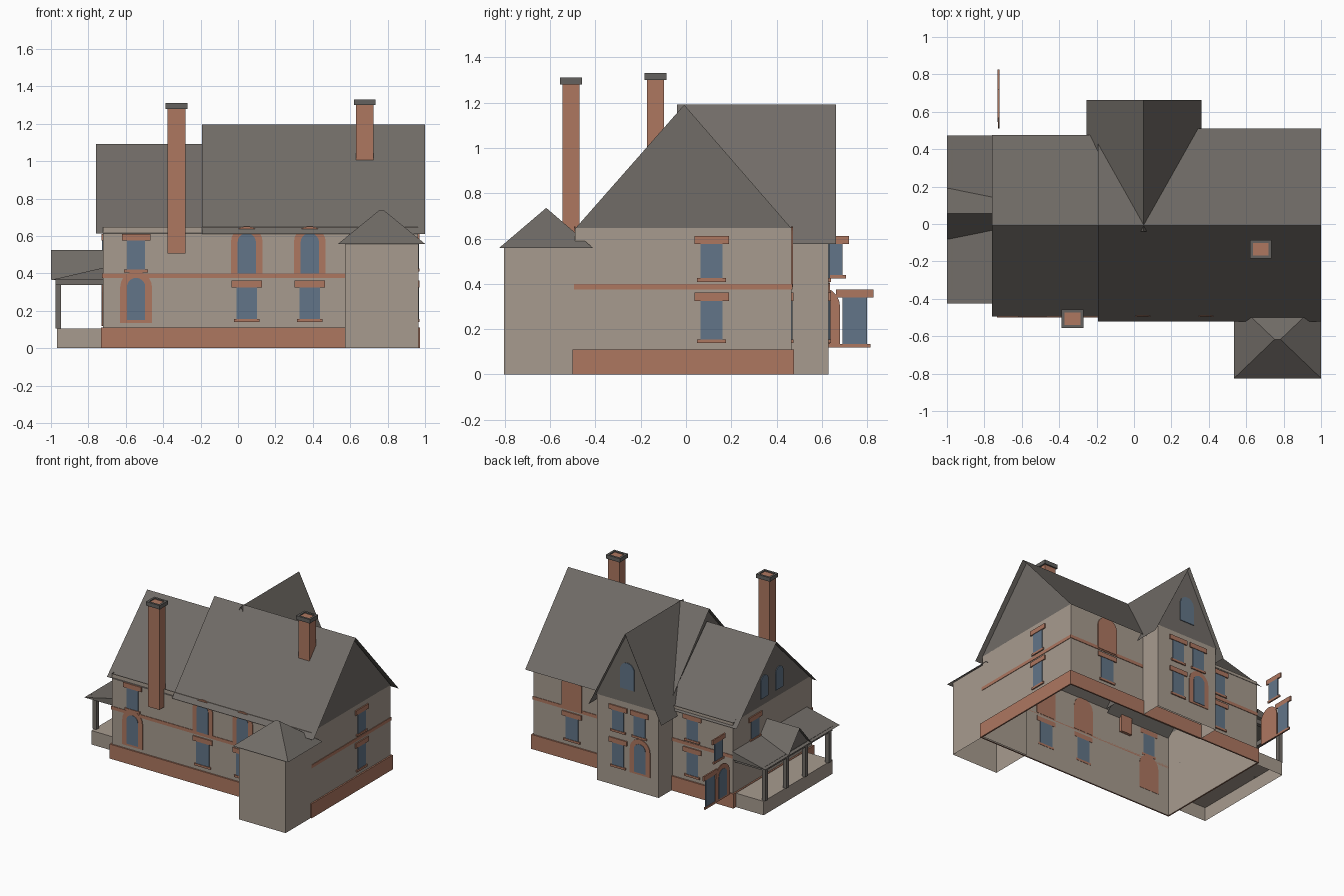
import bpy, bmesh, math

cube = bpy.data.objects.get("Cube")
if cube:
    bpy.data.objects.remove(cube, do_unlink=True)


def material(name, rgb):
    m = bpy.data.materials.new(name)
    m.use_nodes = True
    m.diffuse_color = (*rgb, 1)
    m.node_tree.nodes["Principled BSDF"].inputs["Base Color"].default_value = (*rgb, 1)
    return m


STONE = material("warm stone", (0.39, 0.33, 0.275))
BRICK = material("red brick", (0.42, 0.185, 0.118))
SLATE = material("grey slate", (0.165, 0.15, 0.135))
GLASS = material("blue glass", (0.122, 0.178, 0.246))
CAP = material("chimney grey", (0.125, 0.12, 0.112))


def build(name, verts, faces, mat, closed=False):
    bm = bmesh.new()
    vs = [bm.verts.new(v) for v in verts]
    for f in faces:
        bm.faces.new([vs[i] for i in f])
    if closed:
        bmesh.ops.recalc_face_normals(bm, faces=bm.faces)
    me = bpy.data.meshes.new(name)
    bm.to_mesh(me)
    bm.free()
    me.materials.append(mat)
    ob = bpy.data.objects.new(name, me)
    bpy.context.scene.collection.objects.link(ob)
    return ob


def box(name, x, y, z, mat, top=True, bottom=True):
    verts = [(a, b, c) for c in z for b in y for a in x]
    faces = [(0, 1, 5, 4), (1, 3, 7, 5), (3, 2, 6, 7), (2, 0, 4, 6)]
    if top:
        faces.append((4, 5, 7, 6))
    if bottom:
        faces.append((0, 2, 3, 1))
    return build(name, verts, faces, mat)


def walls(name, x, y, z):
    return box(name, x, y, z, STONE, top=False, bottom=False)


def ring(name, x, y, z, t, mat):
    """Four strips wrapped round the outside of a rectangle."""
    wide = (x[0] - t, x[1] + t)
    box(name + "_front", wide, (y[0] - t, y[0]), z, mat)
    box(name + "_back", wide, (y[1], y[1] + t), z, mat)
    box(name + "_right", (x[0] - t, x[0]), y, z, mat)
    box(name + "_left", (x[1], x[1] + t), y, z, mat)


def on_wall(wall, u, d, z):
    axis, pos, sign = wall
    return (u, pos + sign * d, z) if axis == "y" else (pos + sign * d, u, z)


def plate(name, wall, pts, d0, d1, mat):
    n = len(pts)
    verts = [on_wall(wall, u, d, z) for d in (d0, d1) for u, z in pts]
    faces = [tuple(range(n)), tuple(range(n, 2 * n))]
    faces += [(i, (i + 1) % n, n + (i + 1) % n, n + i) for i in range(n)]
    build(name, verts, faces, mat, closed=True)


def rect(u, w, z0, z1):
    return [(u - w / 2, z0), (u + w / 2, z0), (u + w / 2, z1), (u - w / 2, z1)]


def arch(u, w, z0, z1, steps=10):
    r = w / 2
    curve = [(u + r * math.cos(math.pi * i / steps), z1 - r + r * math.sin(math.pi * i / steps))
             for i in range(steps + 1)]
    return [(u - r, z0), (u + r, z0)] + curve


def square_window(name, wall, u, z0, z1, w=0.097):
    plate(name + "_glass", wall, rect(u, w, z0, z1), -0.002, 0.005, GLASS)
    plate(name + "_lintel", wall, rect(u, w + 0.056, z1, z1 + 0.036), -0.002, 0.009, BRICK)
    plate(name + "_sill", wall, rect(u, w + 0.03, z0 - 0.016, z0), -0.002, 0.009, BRICK)


def arched_window(name, wall, u, z0, z1):
    plate(name + "_surround", wall, arch(u, 0.17, z0, z1), -0.002, 0.005, BRICK)
    plate(name + "_glass", wall, arch(u, 0.098, z0 + 0.015, z1 - 0.036), 0, 0.008, GLASS)


def gable_roof(name, along, span, ridge, eaves, zr, ze):
    """Thin two-sided roof; eaves are (position, height) pairs across the ridge."""
    a, b = span
    prof = [(eaves[0], ze[0]), (ridge, zr), (eaves[1], ze[1])]
    pt = (lambda s, p: (s, *p)) if along == "x" else (lambda s, p: (p[0], s, p[1]))
    verts = [pt(s, p) for s in (a, b) for p in prof]
    faces = [(0, 3, 4, 1), (1, 4, 5, 2)]
    if along == "y":
        faces = [f[::-1] for f in faces]
    build(name, verts, faces, SLATE)


def gable_end(name, wall, u0, u1, z, peak):
    verts = [on_wall(wall, u, 0, h) for u, h in ((u0, z), (u1, z), peak)]
    flip = (wall[0] == "x") != (wall[2] > 0)
    build(name, verts, [(0, 1, 2) if flip else (2, 1, 0)], SLATE)


# Wall planes
FRONT, BACK = ("y", -0.49, -1), ("y", 0.465, 1)
EAST, WEST, PAV = ("x", 0.962, 1), ("x", -0.722, -1), ("y", 0.63, 1)

# Main walls, base course and string course
HX, HY = (-0.722, 0.962), (-0.49, 0.465)
walls("house_walls", HX, HY, (0, 0.647))
ring("brick_base", HX, HY, (0, 0.11), 0.011, BRICK)
ring("string_course", HX, HY, (0.375, 0.4), 0.004, BRICK)

# Main and lower wing roofs
gable_roof("main_roof", "x", (-0.193, 1.0), -0.008, (-0.52, 0.51), 1.195, (0.61, 0.61))
gable_roof("wing_roof", "x", (-0.76, -0.17), -0.008, (-0.494, 0.477), 1.093, (0.613, 0.613))
gable_end("main_gable_east", EAST, -0.488, 0.465, 0.645, (-0.008, 1.19))
gable_end("main_gable_west", ("x", -0.16, -1), -0.488, 0.465, 0.645, (-0.008, 1.19))
gable_end("wing_gable", WEST, -0.46, 0.445, 0.645, (-0.008, 1.088))

# Rear pavilion
walls("pavilion_walls", (-0.21, 0.31), (0.46, 0.63), (0, 0.655))
gable_roof("pavilion_roof", "y", (-0.04, 0.662), 0.052, (-0.255, 0.36), 1.192, (0.575, 0.575))
gable_end("pavilion_gable", PAV, -0.217, 0.32, 0.65, (0.052, 1.188))
plate("pavilion_gable_glass", PAV, arch(0.052, 0.12, 0.76, 0.96), -0.002, 0.006, GLASS)

# Corner tower with hipped roof
walls("tower_walls", (0.572, 0.964), (-0.803, -0.48), (0, 0.575))
build("tower_roof",
      [(0.535, -0.825, 0.558), (1.0, -0.825, 0.558), (1.0, -0.41, 0.558), (0.535, -0.41, 0.558),
       (0.752, -0.617, 0.735), (0.783, -0.617, 0.735)],
      [(0, 1, 5, 4), (1, 2, 5), (2, 3, 4, 5), (3, 0, 4)], SLATE)

# Chimneys
for name, x, y, z0, z1 in (("front_chimney", -0.329, -0.507, 0.507, 1.31),
                           ("ridge_chimney", 0.677, -0.135, 0.92, 1.33)):
    box(name, (x - 0.047, x + 0.047), (y - 0.038, y + 0.038), (z0, z1 - 0.008), BRICK)
    ring(name + "_cap", (x - 0.042, x + 0.042), (y - 0.033, y + 0.033),
         (z1 - 0.03, z1), 0.016, CAP)

# Front windows
arched_window("front_arch", FRONT, -0.545, 0.135, 0.412)
square_window("front_upper", FRONT, -0.545, 0.42, 0.575)
for i, x in enumerate((0.047, 0.384)):
    arched_window(f"front_upper_arch_{i}", FRONT, x, 0.385, 0.652)
    square_window(f"front_lower_{i}", FRONT, x, 0.155, 0.325, 0.108)

# East end windows
for part, z0, z1 in (("upper", 0.425, 0.575), ("lower", 0.155, 0.325)):
    square_window("east_" + part, EAST, 0.113, z0, z1)
    square_window("wing_back_" + part, BACK, -0.38, z0, z1)

# Rear windows
plate("blind_brick_panel", BACK, arch(0.635, 0.17, 0.385, 0.652), -0.002, 0.008, BRICK)
square_window("back_lower", BACK, 0.635, 0.155, 0.325, 0.108)
for i, x in enumerate((0.13, -0.05)):
    square_window(f"pavilion_upper_{i}", PAV, x, 0.425, 0.575)
square_window("pavilion_lower", PAV, 0.13, 0.155, 0.325)
arched_window("pavilion_arch", PAV, -0.055, 0.135, 0.405)

# West end windows, some standing clear beyond the rear corner
for i, y in enumerate((0.09, -0.09)):
    plate(f"wing_gable_glass_{i}", WEST, arch(y, 0.09, 0.7, 0.87), -0.002, 0.006, GLASS)
square_window("west_upper", WEST, 0.2, 0.44, 0.575)
square_window("outlying_upper", WEST, 0.643, 0.44, 0.575)
square_window("outlying_lower", WEST, 0.745, 0.135, 0.34, 0.108)
arched_window("outlying_arch", WEST, 0.595, 0.12, 0.385)

# Porch: floor, posts, beams and lean-to roof
box("porch_floor", (-0.967, -0.733), (-0.385, 0.445), (0, 0.106), STONE, bottom=False)
for i, y in enumerate((-0.34, -0.06, 0.17, 0.42)):
    box(f"porch_post_{i}", (-0.977, -0.947), (y - 0.015, y + 0.015), (0.106, 0.345), SLATE)
box("porch_beam", (-0.977, -0.947), (-0.37, 0.44), (0.337, 0.372), SLATE)
for i, y in enumerate((-0.355, 0.425)):
    box(f"porch_side_beam_{i}", (-0.947, -0.722), (y - 0.015, y + 0.015), (0.337, 0.372), SLATE)
build("porch_roof",
      [(x, y, z) for y in (-0.425, 0.472) for x, z in ((-1, 0.365), (-0.722, 0.43))]
      + [(-0.722, -0.425, 0.368), (-0.722, 0.472, 0.368)],
      [(0, 1, 3, 2), (0, 4, 1), (2, 3, 5)], SLATE)

# Porch gable
gable_roof("porch_gable_roof", "x", (-1.0, -0.722), 0.055, (-0.08, 0.19), 0.525, (0.368, 0.368))
gable_end("porch_gable", ("x", -0.975, -1), -0.078, 0.188, 0.368, (0.055, 0.522))
